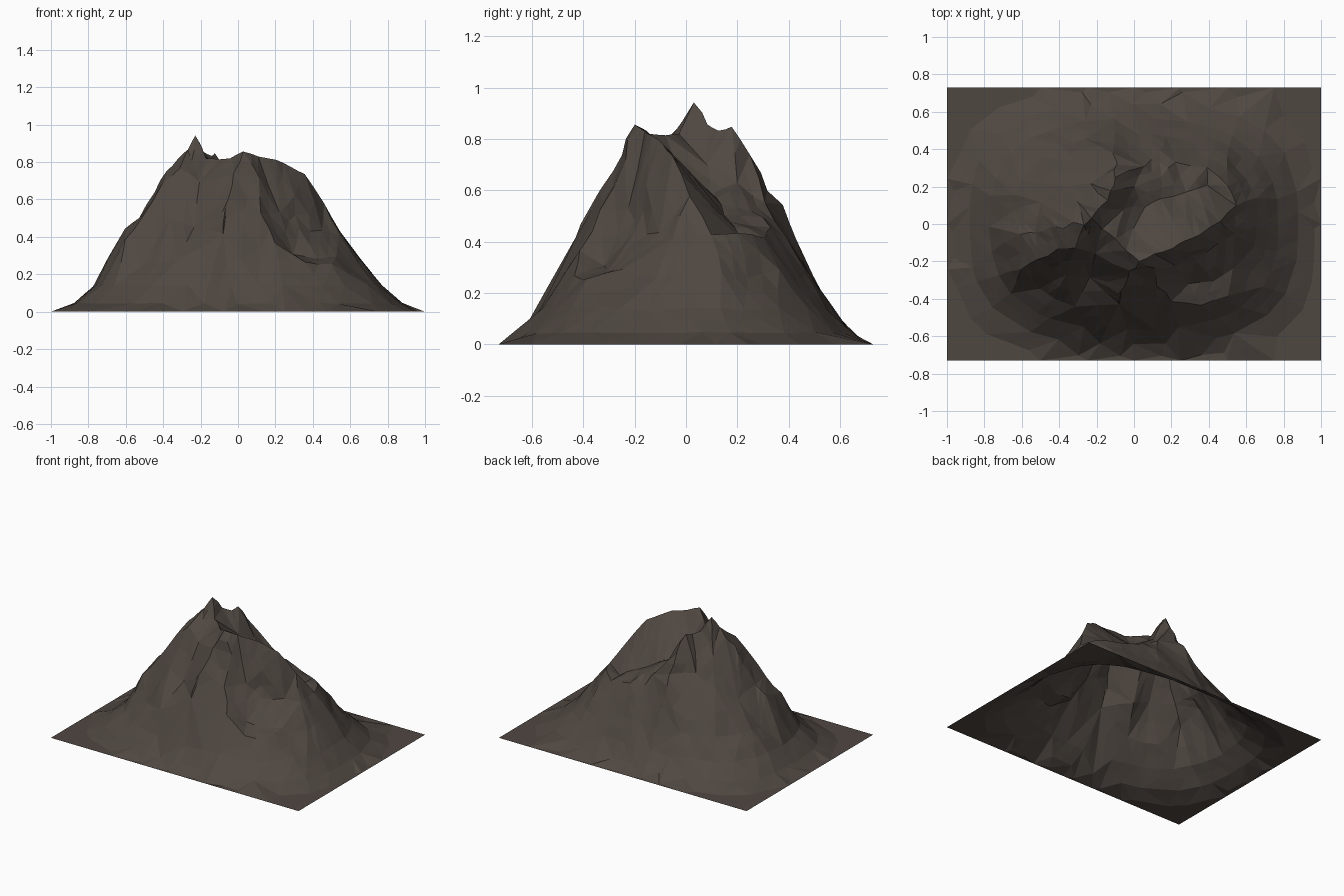
import bpy, bmesh, math, random
from mathutils import Vector, noise
from mathutils.geometry import delaunay_2d_cdt

if "Cube" in bpy.data.objects:
    bpy.data.objects.remove(bpy.data.objects["Cube"])

random.seed(4)
HX, HY = 1.0, 0.73
features = []


def line(*pts):
    features.extend(Vector(p) for p in pts)


# main peak and west ridge
line((-.23, .035, .94), (-.19, .08, .86), (-.27, .0, .87), (-.24, -.05, .81), (-.33, .01, .81),
     (-.38, -.02, .76), (-.45, -.02, .64), (-.53, -.05, .5), (-.61, -.06, .44))
# south-west buttress
line((-.31, -.12, .77), (-.4, -.14, .68), (-.51, -.19, .5), (-.6, -.24, .39))
# saddle, second summit and east ridge
line((-.17, -.03, .82), (-.1, -.08, .81), (-.04, -.14, .82), (.02, -.2, .86), (.1, -.16, .83),
     (.2, -.13, .81), (.27, -.1, .79), (.36, -.05, .73), (.46, .02, .59),
     (.55, .1, .43), (.66, .14, .28), (.5, .21, .43))
# front ridge below the second summit
line((-.02, -.25, .73), (-.05, -.33, .6), (-.08, -.37, .54), (-.08, -.43, .41))
# front gully
line((-.2, -.16, .69), (-.24, -.29, .46), (-.36, -.27, .49))
# north ridge
line((-.14, .12, .84), (-.12, .18, .85), (-.1, .25, .74), (-.1, .32, .6),
     (-.11, .37, .54), (-.1, .43, .41))
# front-right hollow: rim, wall, floor and lip
line((.11, -.24, .72), (.13, -.33, .52), (.2, -.41, .36),
     (.22, -.22, .53), (.33, -.2, .43), (.3, -.15, .62), (.45, -.11, .43),
     (.29, -.32, .31), (.42, -.31, .28), (.53, -.24, .29), (.36, -.43, .26), (.5, -.38, .25))
# rocky valley behind the east ridge
line((-.06, .08, .7), (0, -.02, .68), (.05, .1, .58), (.15, .14, .54), (.28, .17, .48),
     (.39, .2, .42), (0, .2, .63), (.15, .25, .53), (.05, .31, .55), (.22, .33, .45))
# back-left bowl
line((-.3, .12, .72), (-.24, .22, .6), (-.38, .2, .53), (-.5, .12, .45), (-.3, .34, .42))

# lower slopes: jittered rings on a squarish oval
points = list(features)
N = 30
for k, (r, z) in enumerate([(1, 0), (.91, .045), (.8, .14), (.68, .27), (.56, .41)]):
    e = (3.6, 2.9, 2.6, 2.4, 2.3)[k]
    for i in range(N):
        a = 2 * math.pi * (i + .5 * (k % 2) + random.uniform(-.3, .3)) / N
        c, s = math.cos(a), math.sin(a)
        q = r / (abs(c) ** e + abs(s) ** e) ** (1 / e)
        gully = 1 + .05 * math.sin(a * 9 + k * .4) * (k > 0)
        p = Vector((.965 * q * c, .705 * q * s, z * gully))
        if all((p.xy - f.xy).length > .085 for f in features):
            points.append(p)

# flat rectangular border
for i in range(9):
    x = -HX + HX * i / 4
    points += [Vector((x, -HY, 0)), Vector((x, HY, 0))]
for i in range(1, 6):
    y = -HY + HY * i / 3
    points += [Vector((-HX, y, 0)), Vector((HX, y, 0))]

# triangulated sheet, open underneath
flat, _, tris, origin, _, _ = delaunay_2d_cdt([p.xy for p in points], [], [], 0, 1e-5)
bm = bmesh.new()
verts = [bm.verts.new((v.x, v.y, points[o[0]].z)) for v, o in zip(flat, origin)]
for t in tris:
    bm.faces.new([verts[i] for i in t])
keep = set(verts)

# finer rocky facets
bmesh.ops.subdivide_edges(bm, edges=bm.edges[:], cuts=1, use_grid_fill=True)
for v in bm.verts:
    if v not in keep and v.co.z > .01:
        w = min(1, v.co.z / .4)
        n = noise.noise_vector(v.co * 9)
        v.co += Vector((n.x * .016, n.y * .016, n.z * .02)) * w
bmesh.ops.triangulate(bm, faces=bm.faces[:])
bm.normal_update()
for f in bm.faces:
    f.smooth = False
    if f.normal.z < 0:
        f.normal_flip()

mesh = bpy.data.meshes.new("mountain")
bm.to_mesh(mesh)
bm.free()
mountain = bpy.data.objects.new("mountain", mesh)
bpy.context.collection.objects.link(mountain)
rock = bpy.data.materials.new("rock")
rock.diffuse_color = (.078, .063, .053, 1)
rock.use_nodes = True
rock.node_tree.nodes["Principled BSDF"].inputs["Base Color"].default_value = rock.diffuse_color
mesh.materials.append(rock)
